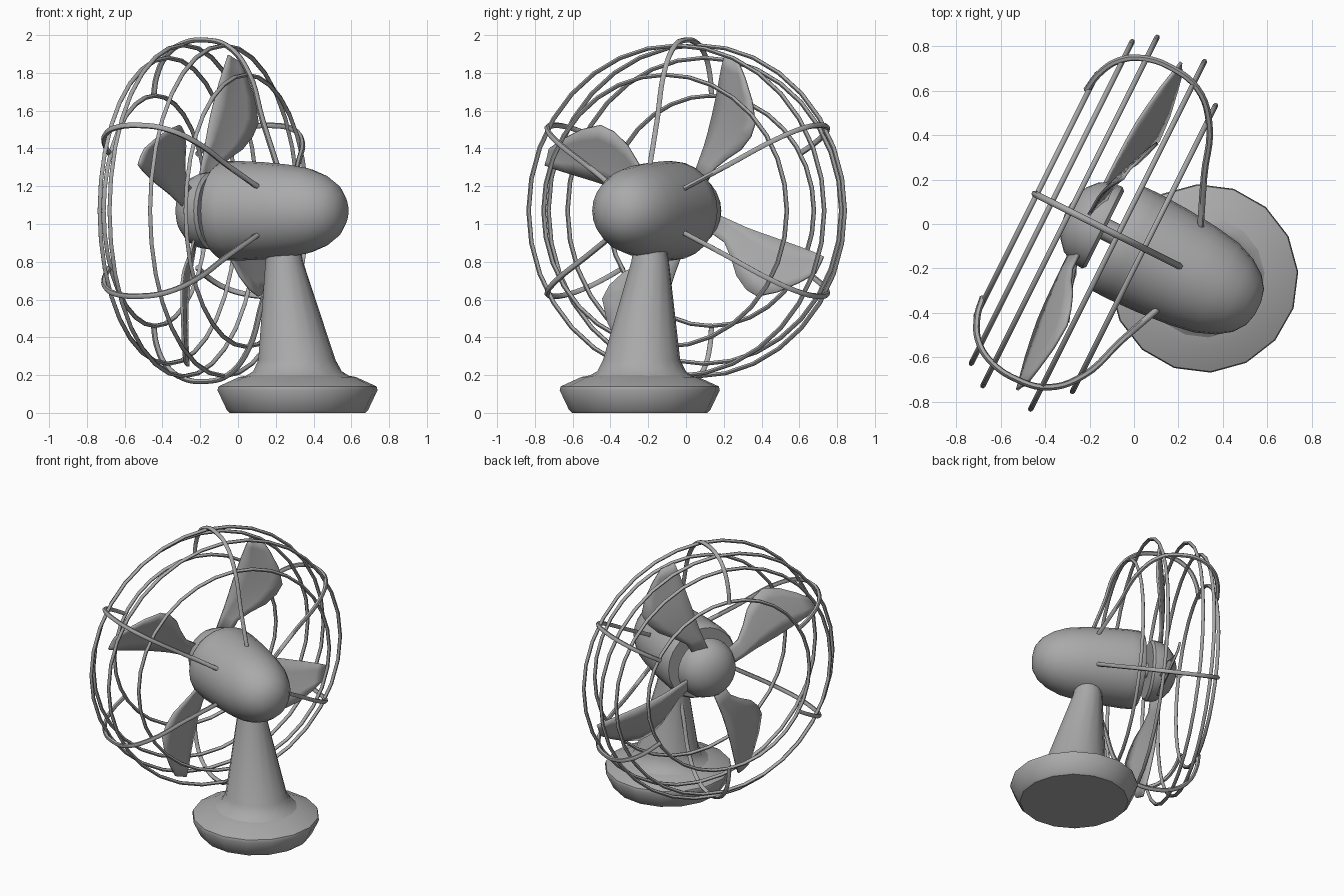
import bpy, bmesh, math
from mathutils import Vector

cube = bpy.data.objects.get("Cube")
if cube:
    bpy.data.objects.remove(cube, do_unlink=True)

grey = bpy.data.materials.new("grey_metal")
grey.use_nodes = True
COLOUR = (0.4, 0.4, 0.4, 1)
grey.diffuse_color = COLOUR
grey.node_tree.nodes["Principled BSDF"].inputs["Base Color"].default_value = COLOUR

# Head frame: side and up span the fan disc, ahead is the blowing direction
YAW = math.atan(0.5)
CENTRE = Vector((0, -0.088, 1.07))
SIDE = Vector((math.sin(YAW), math.cos(YAW), 0))
AHEAD = Vector((-math.cos(YAW), math.sin(YAW), 0))
UP = Vector((0, 0, 1))


def head(angle, r, s, across=0):
    """Point at a polar angle on the fan disc, s along the axis."""
    ca, sa = math.cos(angle), math.sin(angle)
    return (CENTRE + SIDE * (r * ca + across * sa)
            + UP * (r * sa - across * ca) + AHEAD * s)


def finish(obj, angle=40):
    obj.data.materials.clear()
    obj.data.materials.append(grey)
    bpy.ops.object.select_all(action='DESELECT')
    obj.select_set(True)
    bpy.context.view_layer.objects.active = obj
    bpy.ops.object.shade_smooth_by_angle(angle=math.radians(angle))
    return obj


def loft(name, sections, closed=True, angle=40):
    """Skin a list of point rows; closed rows make a capped solid."""
    bm = bmesh.new()
    rows = [[bm.verts.new(p) for p in sec] for sec in sections]
    n = len(rows[0])
    for a, b in zip(rows, rows[1:]):
        for i in range(n if closed else n - 1):
            j = (i + 1) % n
            bm.faces.new((a[i], a[j], b[j], b[i]))
    if closed:
        bm.faces.new(rows[0])
        bm.faces.new(rows[-1])
    bmesh.ops.recalc_face_normals(bm, faces=bm.faces)
    mesh = bpy.data.meshes.new(name)
    bm.to_mesh(mesh)
    bm.free()
    obj = bpy.data.objects.new(name, mesh)
    bpy.context.collection.objects.link(obj)
    return finish(obj, angle)


def lathe(name, profile, n=24, shift=0):
    """Spin (s, r) pairs about the head axis."""
    return loft(name, [[head(math.tau * i / n, r, s) + SIDE * shift for i in range(n)]
                       for s, r in profile])


def wire(name, points, radius, cyclic=False, smooth=False):
    curve = bpy.data.curves.new(name, 'CURVE')
    curve.dimensions = '3D'
    curve.bevel_depth = radius
    curve.bevel_resolution = 1
    curve.use_fill_caps = True
    curve.resolution_u = 5
    if smooth:
        spline = curve.splines.new('BEZIER')
        spline.bezier_points.add(len(points) - 1)
        for bp, p in zip(spline.bezier_points, points):
            bp.co = p
            bp.handle_left_type = bp.handle_right_type = 'AUTO'
    else:
        spline = curve.splines.new('POLY')
        spline.points.add(len(points) - 1)
        for sp, p in zip(spline.points, points):
            sp.co = (*p, 1)
    spline.use_cyclic_u = cyclic
    obj = bpy.data.objects.new(name, curve)
    bpy.context.collection.objects.link(obj)
    bpy.ops.object.select_all(action='DESELECT')
    obj.select_set(True)
    bpy.context.view_layer.objects.active = obj
    bpy.ops.object.convert(target='MESH')
    return finish(bpy.context.view_layer.objects.active, 60)


# Base and leaning stand: x, y, z, radius of each round section
def disc(x, y, z, r, n=16):
    return [(x + r * math.cos(YAW + math.tau * i / n),
             y + r * math.sin(YAW + math.tau * i / n), z) for i in range(n)]


bx, by = 0.315, -0.245
loft("base", [disc(bx, by, z, r) for z, r in
              ((0, 0.36), (0.015, 0.375), (0.12, 0.425), (0.14, 0.42),
               (0.19, 0.31), (0.21, 0.2))])
loft("stand", [disc(*row) for row in
               ((bx, by, 0.18, 0.30), (bx, by + 0.01, 0.22, 0.235),
                (0.312, -0.235, 0.28, 0.205), (0.245, -0.19, 0.8, 0.1),
                (0.24, -0.19, 0.92, 0.08))])

# Motor, shaft and hub
lathe("motor", [(-0.63, 0.03), (-0.615, 0.09), (-0.575, 0.145), (-0.51, 0.19),
                (-0.42, 0.225), (-0.3, 0.245), (-0.15, 0.258), (0.0, 0.264),
                (0.07, 0.262), (0.09, 0.25)], shift=-0.012)
lathe("shaft", [(0.05, 0.05), (0.18, 0.05)], 12)
lathe("hub", [(0.145, 0.19), (0.16, 0.205), (0.21, 0.2), (0.265, 0.175),
              (0.305, 0.13), (0.33, 0.075), (0.338, 0.02)])

# Blades: reach, leading across and depth, trailing across and depth
BLADE = [(0.14, -0.045, 0.24, 0.045, 0.2), (0.27, -0.045, 0.238, 0.07, 0.2),
         (0.35, -0.045, 0.237, 0.13, 0.18), (0.43, -0.05, 0.235, 0.2, 0.15),
         (0.52, -0.058, 0.23, 0.24, 0.125), (0.6, -0.065, 0.22, 0.245, 0.108),
         (0.7, -0.075, 0.205, 0.18, 0.115), (0.79, -0.083, 0.187, 0.09, 0.135),
         (0.855, -0.085, 0.175, 0.01, 0.153)]
for k in range(4):
    turn = math.radians(68 + 90 * k)
    rows = []
    for a, b0, s0, b1, s1 in BLADE:
        rows.append([head(turn, a, s0 + (s1 - s0) * f + 0.02 * f * (1 - f),
                          b0 + (b1 - b0) * f) for f in (0, 0.25, 0.5, 0.75, 1)])
    blade = loft(f"blade_{k + 1}", rows, closed=False)
    solid = blade.modifiers.new("thickness", 'SOLIDIFY')
    solid.thickness = 0.014
    solid.offset = 0

# Cage rings: axis position and radius
for k, (s, r) in enumerate([(0.49, 0.61), (0.414, 0.81), (0.322, 0.877),
                            (0.083, 0.875), (-0.05, 0.72)]):
    wire(f"cage_ring_{k + 1}", [head(math.tau * i / 32, r, s) for i in range(32)],
         0.012, cyclic=True)

# Cage ribs hooking from the motor over the rings
RIB = [(-0.24, 0.215), (-0.145, 0.48), (-0.06, 0.735), (0.06, 0.87), (0.2, 0.904),
       (0.33, 0.885), (0.425, 0.82), (0.482, 0.71), (0.5, 0.6)]
for k in range(6):
    turn = math.radians(30 + 60 * k)
    wire(f"cage_rib_{k + 1}", [head(turn, r, s) for s, r in RIB], 0.015, smooth=True)
